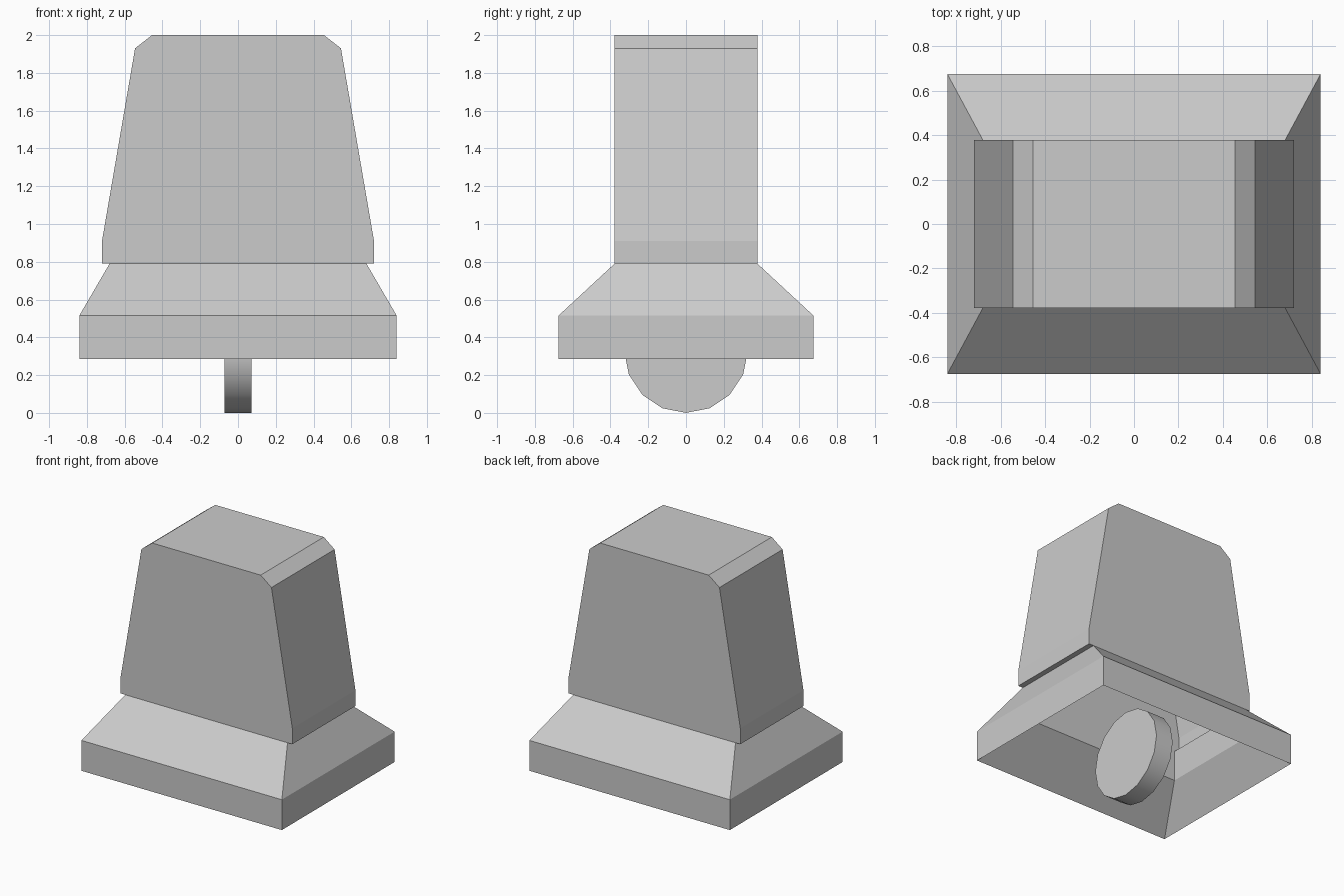
import bpy
import bmesh
from math import radians
from mathutils import Matrix

cube = bpy.data.objects.get("Cube")
if cube:
    bpy.data.objects.remove(cube, do_unlink=True)

# One grey for the whole model
GREY = (0.6, 0.6, 0.6, 1.0)
grey = bpy.data.materials.new("plain_grey")
grey.use_nodes = True
grey.diffuse_color = GREY
grey.node_tree.nodes["Principled BSDF"].inputs["Base Color"].default_value = GREY


def add_object(name, bm):
    mesh = bpy.data.meshes.new(name)
    bm.to_mesh(mesh)
    bm.free()
    mesh.materials.append(grey)
    obj = bpy.data.objects.new(name, mesh)
    bpy.context.collection.objects.link(obj)
    return obj


def rect_loop(bm, half_x, half_y, z):
    corners = ((-1, -1), (1, -1), (1, 1), (-1, 1))
    return [bm.verts.new((sx * half_x, sy * half_y, z)) for sx, sy in corners]


def bridge(bm, lower, upper):
    for i in range(4):
        j = (i + 1) % 4
        bm.faces.new((lower[i], lower[j], upper[j], upper[i]))


# Flared base: a thick skirt, open below and up into the tower
bm = bmesh.new()
skirt = [(0.84, 0.675, 0.285), (0.84, 0.675, 0.515),
         (0.68, 0.378, 0.79), (0.68, 0.378, 0.56)]
loops = [rect_loop(bm, *ring) for ring in skirt]
for k in range(4):
    bridge(bm, loops[k], loops[(k + 1) % 4])
bmesh.ops.recalc_face_normals(bm, faces=bm.faces)
add_object("flared_base", bm)

# Tapered tower: a hollow shell with a narrow ledge over the base
bm = bmesh.new()
DEPTH = 0.378
outline = [(0.68, 0.79), (0.72, 0.79), (0.72, 0.91), (0.545, 1.93), (0.455, 2.0)]
loops = [rect_loop(bm, x, DEPTH, z) for x, z in outline]
# the ledge only runs along the two sloping sides
for i, j in ((1, 2), (3, 0)):
    bm.faces.new((loops[0][j], loops[0][i], loops[1][i], loops[1][j]))
for lower, upper in zip(loops[1:], loops[2:]):
    bridge(bm, lower, upper)
bm.faces.new(loops[-1])
# merge the stacked front and back strips into single flat faces
flat_edges = [e for e in bm.edges if len(e.link_faces) == 2
              and all(abs(f.normal.y) > 0.99 for f in e.link_faces)]
bm.normal_update()
flat_edges = [e for e in bm.edges if len(e.link_faces) == 2
              and all(abs(f.normal.y) > 0.99 for f in e.link_faces)]
bmesh.ops.dissolve_edges(bm, edges=flat_edges, use_verts=False)
add_object("tapered_tower", bm)

# Wheel: a short cylinder across x, partly inside the base
bm = bmesh.new()
RADIUS = 0.327
bmesh.ops.create_cone(bm, cap_ends=True, segments=16, radius1=RADIUS,
                      radius2=RADIUS, depth=0.145,
                      matrix=Matrix.Translation((0, 0, RADIUS))
                      @ Matrix.Rotation(radians(90), 4, 'Y'))
wheel = add_object("wheel", bm)
bpy.ops.object.select_all(action='DESELECT')
wheel.select_set(True)
bpy.context.view_layer.objects.active = wheel
bpy.ops.object.shade_smooth_by_angle(angle=radians(30))
